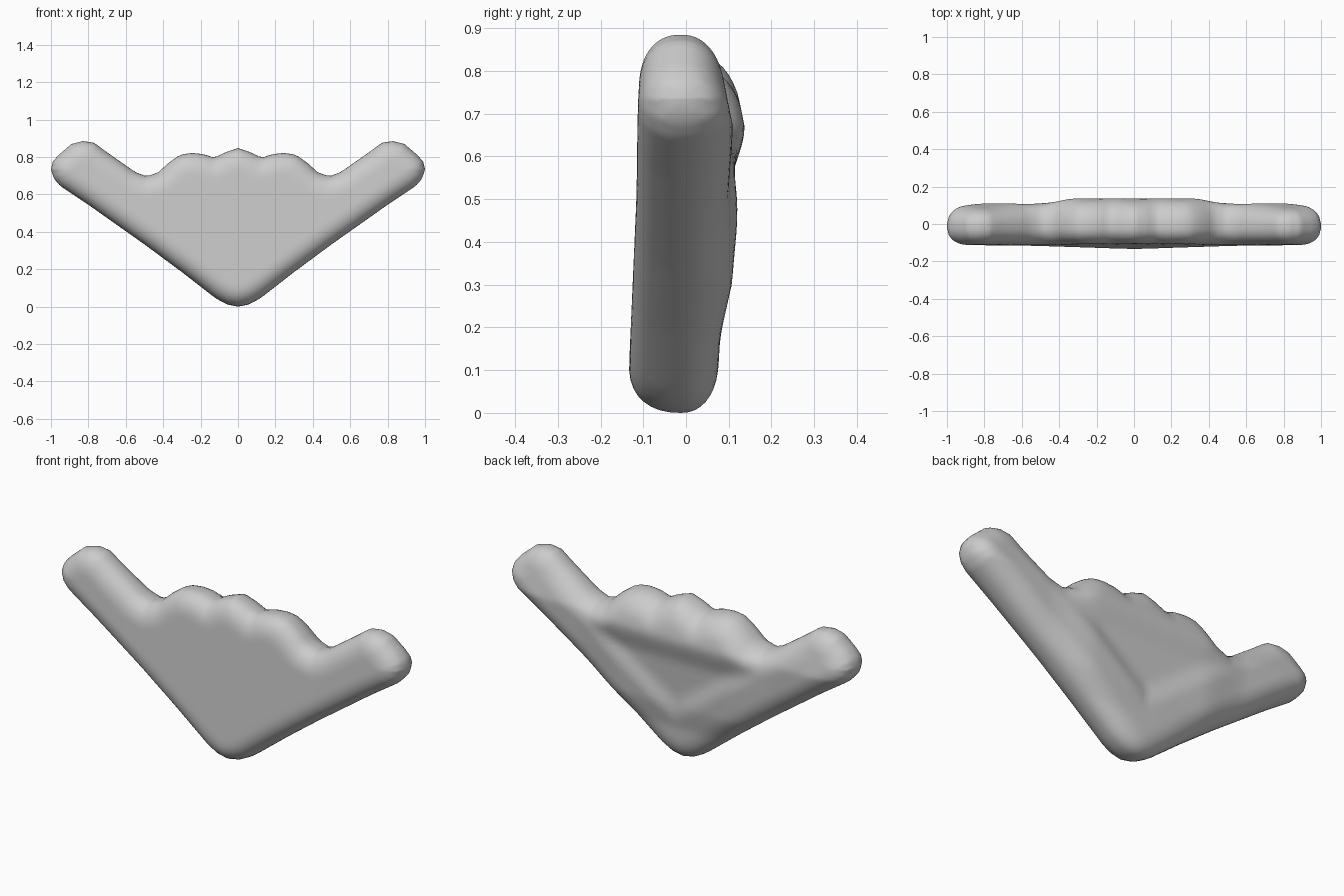
import bpy, bmesh, math

if "Cube" in bpy.data.objects:
    bpy.data.objects.remove(bpy.data.objects["Cube"])

# Half outline in the front view (x, z), mirrored across x = 0
TOP = [(0, .848), (.07, .825), (.125, .795), (.18, .815), (.25, .822), (.31, .812), (.37, .77),
       (.43, .715), (.49, .697), (.55, .72), (.70, .825), (.77, .877), (.83, .885),
       (.89, .87), (.96, .81), (.99, .775), (1, .735)]
BOTTOM = [(0, 0), (.06, .012), (.12, .045), (.3, .185), (.5, .333), (.8, .545),
          (.95, .645), (.985, .685), (1, .735)]
# Depth of the back surface by height
BACK = [(0, .07), (.18, .08), (.3, .107), (.5, .125), (.67, .137), (.78, .115), (.9, .10)]
RIM = 0.115


def lerp(table, v):
    for (a, p), (b, q) in zip(table, table[1:]):
        if v <= b:
            return p + (q - p) * (v - a) / (b - a)
    return table[-1][1]


def step(a, b, v):
    t = min(1, max(0, (v - a) / (b - a)))
    return t * t * (3 - 2 * t)


def edge_distance(x, z):
    best = 9
    for line in (TOP, BOTTOM):
        for (ax, az), (bx, bz) in zip(line, line[1:]):
            dx, dz = bx - ax, bz - az
            t = ((x - ax) * dx + (z - az) * dz) / (dx * dx + dz * dz)
            t = min(1, max(0, t))
            best = min(best, math.hypot(x - ax - t * dx, z - az - t * dz))
    return best


def depths(x, z):
    ax = abs(x)
    q = 1 - min(1, edge_distance(ax, z) / RIM)
    puff = max(0, 1 - q ** 2.3) ** (1 / 2.3)
    mid = -0.012
    front = -.138 + .035 * z / .8 + .006 * step(.5, .9, ax) * -1
    # Back: rounded arms and top roll around a shallow sunken panel
    inner = (z - .72 * ax) / 1.232
    panel = step(.17, .28, inner) * (1 - step(.52, .66, z))
    back = lerp(BACK, z) - .027 * step(.3, .6, ax) - .025 * panel
    return mid + (front - mid) * puff, mid + (back - mid) * puff


# Padded V-shaped body, lofted column by column
bm = bmesh.new()
NX, NZ = 48, 36
columns = []
for i in range(-NX, NX + 1):
    u = abs(i) / NX
    x = math.copysign(.45 * u + .55 * math.sin(u * math.pi / 2), i)
    x *= .9995
    lo, hi = lerp(BOTTOM, abs(x)), lerp(TOP, abs(x))
    front, back = [], []
    for j in range(NZ + 1):
        t = (1 - math.cos(math.pi * j / NZ)) / 2
        z = lo + (hi - lo) * t
        yf, yb = depths(x, z)
        f = bm.verts.new((x, yf, z))
        front.append(f)
        back.append(f if j in (0, NZ) else bm.verts.new((x, yb, z)))
    columns.append(front + back[-2:0:-1])
for a, b in zip(columns, columns[1:]):
    n = len(a)
    for k in range(n):
        m = (k + 1) % n
        bm.faces.new((a[k], b[k], b[m], a[m]))
bm.faces.new(columns[0])
bm.faces.new(columns[-1][::-1])
bmesh.ops.recalc_face_normals(bm, faces=bm.faces)
mesh = bpy.data.meshes.new("padded_body")
bm.to_mesh(mesh)
bm.free()
mesh.shade_smooth()
body = bpy.data.objects.new("padded_body", mesh)
bpy.context.collection.objects.link(body)
